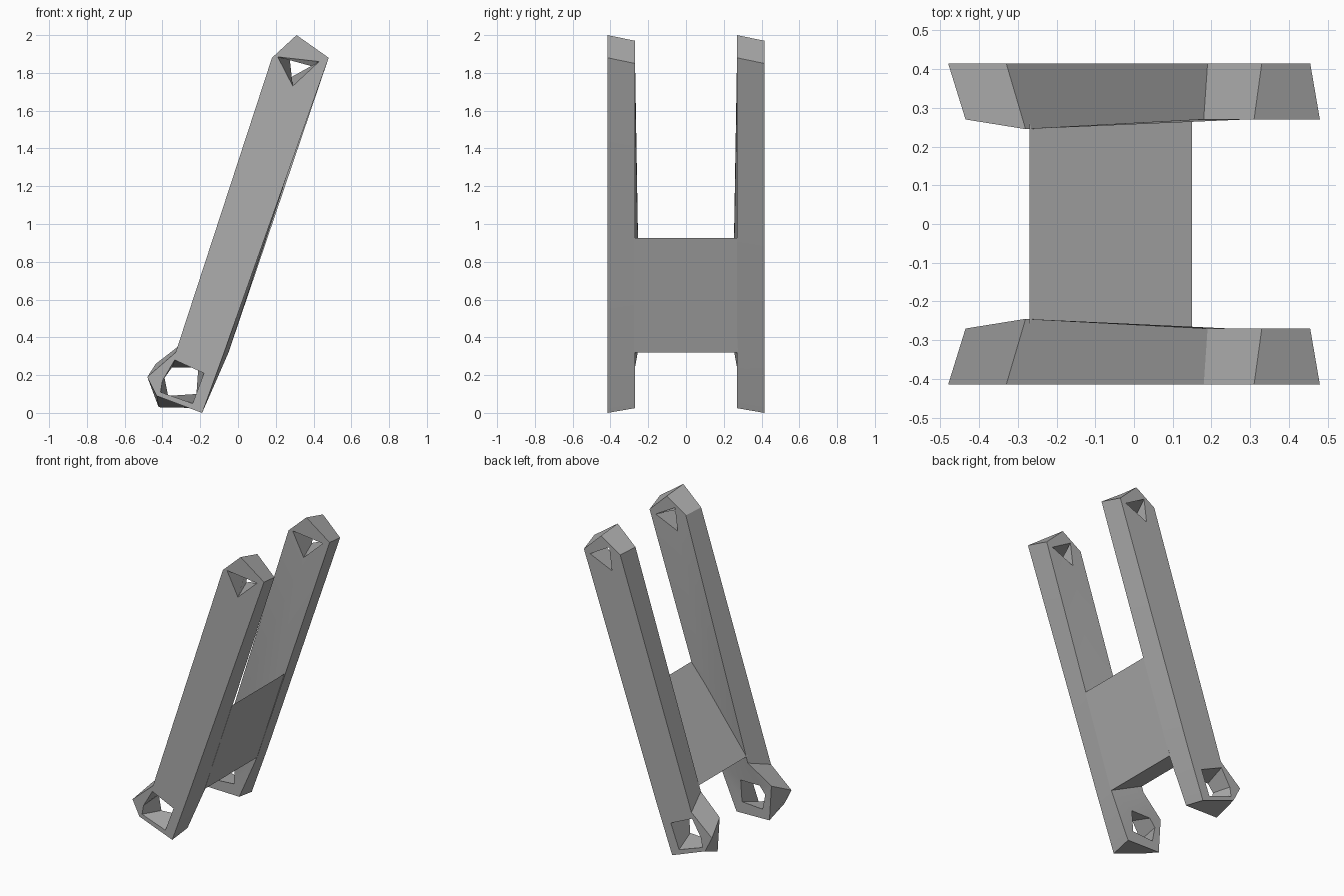
import bpy
import bmesh
from mathutils import Vector

if "Cube" in bpy.data.objects:
    bpy.data.objects.remove(bpy.data.objects["Cube"], do_unlink=True)

grey = bpy.data.materials.new("plain grey")
grey.use_nodes = True
grey.diffuse_color = (0.42, 0.42, 0.42, 1)
grey.node_tree.nodes["Principled BSDF"].inputs["Base Color"].default_value = grey.diffuse_color


def finish(bm, name):
    bmesh.ops.recalc_face_normals(bm, faces=bm.faces[:])
    mesh = bpy.data.meshes.new(name)
    bm.to_mesh(mesh)
    bm.free()
    obj = bpy.data.objects.new(name, mesh)
    bpy.context.collection.objects.link(obj)
    mesh.materials.append(grey)
    bpy.ops.object.select_all(action="DESELECT")
    obj.select_set(True)
    bpy.context.view_layer.objects.active = obj
    bpy.ops.object.shade_smooth_by_angle(angle=0.4)
    return obj


def bar(name, side, outer_loops, inner_loops):
    """Slab between an outer and an inner face, each an outline plus holes."""
    bm = bmesh.new()
    caps = [[], []]
    for loops in zip(outer_loops, inner_loops):
        rings = []
        for k, loop in enumerate(loops):
            ring = []
            for i, (x, z) in enumerate(loop):
                depth = 0.415 if k == 0 else 0.27
                # the inner lower corner swells towards the web
                if k == 1 and len(loop) == 8 and i == 7:
                    depth = 0.245
                ring.append(bm.verts.new((x, side * depth, z)))
            caps[k] += [bm.edges.new((ring[i - 1], ring[i])) for i in range(len(ring))]
            rings.append(ring)
        a, b = rings
        for i in range(len(a)):
            bm.faces.new((a[i - 1], a[i], b[i], b[i - 1]))
    for edges in caps:
        bmesh.ops.triangle_fill(bm, use_beauty=True, edges=edges, normal=Vector((0, 1, 0)))
    return finish(bm, name)


# Lower end and edge of the rails, outer and inner faces
foot_out = [(-0.48, 0.19), (-0.43, 0.09), (-0.19, 0.0), (-0.07, 0.33)]
foot_in = [(-0.435, 0.26), (-0.42, 0.03), (-0.18, 0.025), (-0.05, 0.32)]
# Upper end, long face and short face
head_long = [(0.48, 1.88), (0.31, 2.0), (0.18, 1.88)]
head_short = [(0.455, 1.85), (0.33, 1.97), (0.19, 1.88)]
shoulder_out, shoulder_in = [(-0.33, 0.32)], [(-0.28, 0.38)]

# Pin holes
low_out = [(-0.335, 0.28), (-0.18, 0.21), (-0.24, 0.05), (-0.41, 0.11), (-0.4, 0.17)]
low_in = [(-0.35, 0.24), (-0.21, 0.24), (-0.22, 0.1), (-0.37, 0.09), (-0.39, 0.19)]
top_out = [(0.21, 1.885), (0.43, 1.86), (0.29, 1.73)]
top_in = [(0.27, 1.91), (0.41, 1.83), (0.25, 1.76)]

bar("front_rail", -1,
    [foot_out + head_long + shoulder_out, low_out, top_out],
    [foot_in + head_short + shoulder_in, low_in, top_in])
bar("back_rail", 1,
    [foot_out + head_short + shoulder_out, low_out, top_in],
    [foot_in + head_long + shoulder_in, low_in, top_out])

# Wedge-shaped web joining the rails
bm = bmesh.new()
section = [(0.15, 0.925), (-0.05, 0.32), (-0.27, 0.42)]
ends = [[bm.verts.new((x, y, z)) for x, z in section] for y in (-0.275, 0.275)]
for ring in ends:
    bm.faces.new(ring)
for i in range(3):
    bm.faces.new((ends[0][i - 1], ends[0][i], ends[1][i], ends[1][i - 1]))
finish(bm, "cross_web")
